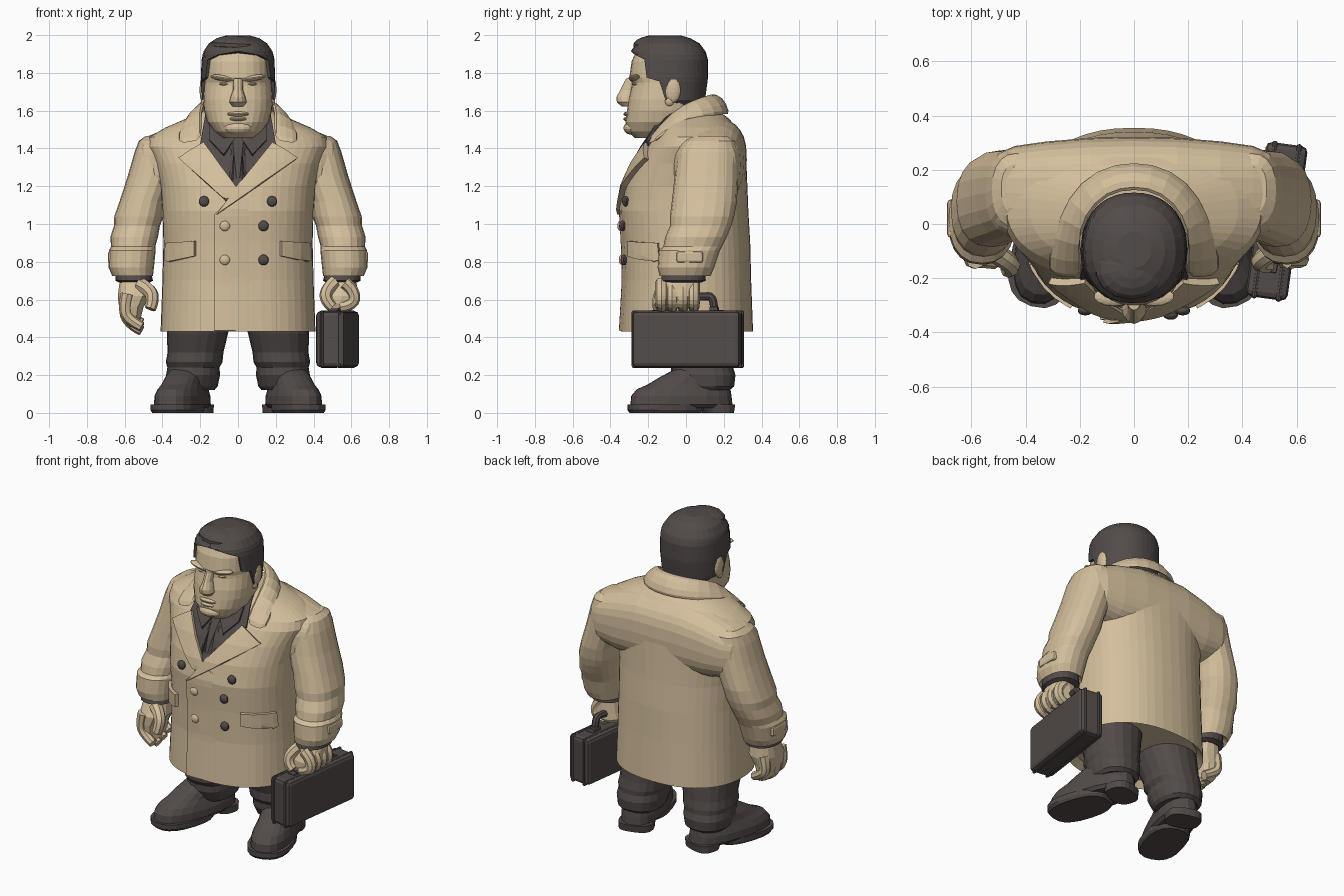
import bpy, bmesh, math
from mathutils import Matrix, Vector

if "Cube" in bpy.data.objects:
    bpy.data.objects.remove(bpy.data.objects["Cube"], do_unlink=True)


def material(name, rgb):
    m = bpy.data.materials.new(name)
    m.use_nodes = True
    m.diffuse_color = (*rgb, 1)
    m.node_tree.nodes["Principled BSDF"].inputs["Base Color"].default_value = (*rgb, 1)
    return m


TAN = material("warm tan", (0.66, 0.52, 0.335))
DARK = material("dark umber grey", (0.085, 0.07, 0.066))


def finish(name, bm, mat, thick=0, bevel=0):
    bmesh.ops.recalc_face_normals(bm, faces=bm.faces[:])
    me = bpy.data.meshes.new(name)
    bm.to_mesh(me)
    bm.free()
    me.materials.append(mat)
    ob = bpy.data.objects.new(name, me)
    bpy.context.collection.objects.link(ob)
    if thick:
        mod = ob.modifiers.new("thickness", "SOLIDIFY")
        mod.thickness, mod.offset = thick, 0
    if bevel:
        mod = ob.modifiers.new("soft edges", "BEVEL")
        mod.width, mod.segments = bevel, 2
    return ob


def oval(z, cx, rx, yf, yb, e, a):
    """Point on a rounded section; the angle a starts at the front."""
    s, c = math.sin(a), math.cos(a)
    return Vector((cx + rx * math.copysign(abs(s) ** (2 / e), s),
                   (yf + yb) / 2 - (yb - yf) / 2 * math.copysign(abs(c) ** (2 / e), c), z))


def loft(name, secs, mat, e=2.3, n=20, s=1, place=Matrix()):
    """Stack of sections (z, centre x, half width, front y, back y)."""
    bm = bmesh.new()
    rings = []
    for sec in secs:
        pts = [place @ oval(*sec, e, 2 * math.pi * i / n) for i in range(n)]
        rings.append([bm.verts.new((s * p.x, p.y, p.z)) for p in pts])
    for a, b in zip(rings, rings[1:]):
        for i in range(n):
            bm.faces.new((a[i], a[(i + 1) % n], b[(i + 1) % n], b[i]))
    bm.faces.new(rings[0])
    bm.faces.new(rings[-1])
    return finish(name, bm, mat)


def sheet(name, rows, mat, thick, cap=False):
    bm = bmesh.new()
    vs = [[bm.verts.new(p) for p in row] for row in rows]
    for a, b in zip(vs, vs[1:]):
        for i in range(len(a) - 1):
            bm.faces.new((a[i], a[i + 1], b[i + 1], b[i]))
    if cap:
        bm.faces.new(vs[-1])
    return finish(name, bm, mat, thick)


def blob(name, loc, size, mat, tilt=0):
    bm = bmesh.new()
    bmesh.ops.create_uvsphere(bm, u_segments=14, v_segments=9, radius=1)
    bm.transform(Matrix.Translation(loc) @ Matrix.Rotation(tilt, 4, "Y") @ Matrix.Diagonal((*size, 1)))
    return finish(name, bm, mat)


def box(name, loc, size, mat, bevel=0.01, turn=0):
    bm = bmesh.new()
    bmesh.ops.create_cube(bm, size=1)
    bm.transform(Matrix.Translation(loc) @ Matrix.Rotation(turn, 4, "Z") @ Matrix.Diagonal((*size, 1)))
    return finish(name, bm, mat, bevel=bevel)


def tube(name, pts, r, mat, tip=0.75):
    """Rounded tube through a few points, tapering to the tip."""
    cu = bpy.data.curves.new(name, "CURVE")
    cu.dimensions, cu.bevel_depth, cu.bevel_resolution = "3D", r, 2
    cu.use_fill_caps, cu.resolution_u = True, 4
    sp = cu.splines.new("NURBS")
    sp.points.add(len(pts) - 1)
    sp.use_endpoint_u, sp.order_u = True, 3
    for i, p in enumerate(pts):
        sp.points[i].co = (*p, 1)
        sp.points[i].radius = 1 + (tip - 1) * i / (len(pts) - 1)
    tmp = bpy.data.objects.new(name + "_path", cu)
    bpy.context.collection.objects.link(tmp)
    me = bpy.data.meshes.new_from_object(tmp.evaluated_get(bpy.context.evaluated_depsgraph_get()))
    bpy.data.objects.remove(tmp)
    me.name = name
    me.materials.clear()
    me.materials.append(mat)
    for p in me.polygons:
        p.use_smooth = False
    bpy.context.collection.objects.link(bpy.data.objects.new(name, me))


# Coat body
TORSO = [(.43, 0, .41, -.345, .355), (.7, 0, .40, -.33, .345), (.9, 0, .395, -.335, .34),
         (1.07, 0, .40, -.345, .33), (1.2, 0, .41, -.32, .325), (1.32, 0, .44, -.27, .32),
         (1.41, 0, .48, -.215, .31), (1.46, 0, .47, -.18, .295), (1.51, 0, .385, -.155, .27),
         (1.56, 0, .27, -.13, .225), (1.6, 0, .18, -.11, .17)]
E = 2.3
loft("coat_body", [(.47, 0, .37, -.31, .32)] + TORSO, TAN, E, 48)

# Broad shoulder yoke running from sleeve to sleeve
half = [(.0, -1.34, .225, -.1, .322), (.16, -1.34, .222, -.1, .318), (.32, -1.325, .2, -.09, .305),
        (.44, -1.315, .165, -.06, .288), (.5, -1.32, .135, -.03, .262), (.53, -1.33, .08, .02, .22)]
loft("coat_shoulders", [(-h[0], *h[1:]) for h in half[:0:-1]] + half, TAN, 2.7, 28,
     place=Matrix.Rotation(math.pi / 2, 4, "Y"))


def chest(x, z):
    """Front surface of the coat at x, z."""
    z = min(max(z, TORSO[0][0]), TORSO[-1][0])
    a, b = next((a, b) for a, b in zip(TORSO, TORSO[1:]) if z <= b[0])
    t = (z - a[0]) / (b[0] - a[0])
    _, _, rx, yf, yb = [p + (q - p) * t for p, q in zip(a, b)]
    u = min(abs(x) / rx, 0.98)
    return (yf + yb) / 2 - (yb - yf) / 2 * (1 - u ** E) ** (1 / E)


def patch(name, outline, mat, off=0.0, thick=0.03, slope=0, s=1):
    """Cloth piece given as an x, z outline and laid over the chest."""
    bm = bmesh.new()
    bm.faces.new([bm.verts.new((s * x, 0, z)) for x, z in outline])
    bmesh.ops.triangulate(bm, faces=bm.faces[:])
    for i in range(-10, 42):
        for axis in ((1, 0, 0), (0, 0, 1)):
            bmesh.ops.bisect_plane(bm, geom=bm.verts[:] + bm.edges[:] + bm.faces[:],
                                   plane_co=Vector(axis) * i * 0.04, plane_no=axis)
    for v in bm.verts:
        v.co.y = chest(v.co.x, v.co.z) - off - slope * v.co.x
    return finish(name, bm, mat, thick)


# Shirt, tie, lapels, front overlap and pockets
loft("shirt_neck", [(1.4, 0, .16, -.16, .1), (1.57, 0, .155, -.17, .1), (1.6, 0, .13, -.15, .08)], DARK)
patch("shirt_front", [(-.17, 1.585), (.17, 1.585), (.2, 1.42), (0, 1.16), (-.2, 1.42)], DARK, .004, .012)
patch("tie", [(-.03, 1.45), (.03, 1.45), (.02, 1.4), (.035, 1.2), (0, 1.16), (-.035, 1.2), (-.02, 1.4)],
      DARK, .012, .02)
patch("front_overlap", [(-.125, .435), (.12, .435), (.12, 1.1), (-.02, 1.16), (-.125, 1.05)],
      TAN, .001, .01, -.1)
for s, side in ((1, "left"), (-1, "right")):
    patch(side + "_shirt_collar", [(.01, 1.46), (.15, 1.56), (.15, 1.44), (.075, 1.36)], DARK, .012, .026, s=s)
    low = [(-.11, 1.05), (-.01, 1.19)] if s > 0 else [(.06, 1.12), (.0, 1.18)]
    patch(side + "_lapel", [(.18, 1.425), (.235, 1.395), (.31, 1.345)] + low, TAN, .012, .034, s=s)
    patch(side + "_pocket_flap", [(.225, .91), (.37, .90), (.375, .81), (.36, .80), (.225, .83)],
          TAN, .004, .036, s=s)

# Turned-down collar running around the neck
top = [(0, .13, 1.68), (.1, .11, 1.675), (.175, .03, 1.65), (.2, -.07, 1.595), (.18, -.2, 1.44)]
fold = [(0, .195, 1.67), (.12, .165, 1.665), (.21, .07, 1.635), (.245, -.06, 1.575), (.25, -.205, 1.43)]
hem = [(0, .232, 1.58), (.14, .205, 1.58), (.25, .1, 1.565), (.3, -.045, 1.535), (.335, -.19, 1.415)]
collar = sheet("coat_collar", [[(-x, y, z) for x, y, z in r[:0:-1]] + r for r in (top, fold, hem)], TAN, .03)
collar.modifiers.new("rounding", "SUBSURF").levels = 1

# Buttons
for i, (x, z, m) in enumerate([(-.18, 1.12, DARK), (.18, 1.12, DARK), (-.07, .99, TAN),
                               (.135, .99, DARK), (-.07, .81, TAN), (.135, .81, DARK)]):
    blob(f"button_{i + 1}", (x, chest(x, z) - .008, z), (.028, .018, .028), m)

# Sleeves, cuffs, trousers and shoes
for s, side in ((1, "left"), (-1, "right")):
    loft(side + "_sleeve", [(1.465, .44, .05, .04, .22), (1.44, .435, .09, -.01, .26), (1.38, .43, .118, -.045, .275),
         (1.25, .46, .125, -.06, .275), (1.12, .505, .122, -.075, .27), (1.04, .525, .13, -.085, .255),
         (.99, .535, .122, -.085, .24), (.93, .55, .126, -.11, .215), (.88, .555, .117, -.12, .19),
         (.86, .56, .124, -.145, .18), (.77, .565, .12, -.15, .15), (.725, .558, .108, -.14, .13),
         (.75, .558, .09, -.12, .1)], TAN, s=s)
    box(side + "_cuff_strap", (s * .672, .02, .825), (.035, .14, .06), TAN, .012)
    loft(side + "_shirt_cuff", [(.76, .555, .09, -.12, .1), (.70, .55, .1, -.135, .105),
                                (.69, .55, .08, -.11, .08)], DARK, s=s)
    loft(side + "_trouser_leg", [(.6, .19, .18, -.18, .21), (.42, .215, .162, -.14, .23), (.32, .225, .148, -.1, .24),
         (.27, .232, .15, -.1, .25), (.24, .236, .138, -.08, .25), (.2, .238, .143, -.08, .262),
         (.14, .24, .132, -.05, .255), (.12, .24, .115, -.03, .23)], DARK, s=s)
    foot = Matrix.Translation((.29, -.01, 0)) @ Matrix.Rotation(math.radians(17), 4, "Z")
    loft(side + "_shoe_sole", [(0, 0, .12, -.295, .09), (.015, 0, .13, -.307, .1), (.045, 0, .13, -.307, .1)],
         DARK, 2.5, s=s, place=foot)
    loft(side + "_shoe_heel", [(0, 0, .104, .11, .265), (.045, 0, .106, .09, .272)], DARK, 2.8, s=s, place=foot)
    loft(side + "_shoe_upper", [(.025, 0, .105, -.27, .25), (.045, 0, .122, -.295, .265), (.09, 0, .12, -.29, .26),
         (.125, 0, .108, -.26, .255), (.15, 0, .1, -.2, .25), (.19, 0, .095, -.13, .245),
         (.23, 0, .08, -.05, .22)], DARK, 2.4, s=s, place=foot)

# Hands: the right hangs open, the left grips the case
PALM = [(.73, .55, .065, -.1, .07), (.68, .552, .078, -.12, .07), (.62, .55, .088, -.15, .075)]
loft("right_palm", PALM + [(.56, .565, .066, -.15, .06), (.49, .565, .048, -.14, .05),
                           (.455, .545, .035, -.13, .03)], TAN, 2.6, 14, -1)
loft("left_palm", PALM + [(.58, .54, .088, -.15, .075), (.555, .535, .07, -.14, .06)], TAN, 2.6, 14)
for i in range(4):
    y, drop = -.13 + .057 * i, (.02, 0, .015, .04)[i]
    tube(f"right_finger_{i + 1}", [(-.585, y, .63), (-.605, y, .55), (-.575, y, .47 + drop),
                                   (-.51, y - .01, .435 + drop)], .036, TAN)
    tube(f"left_finger_{i + 1}", [(.565, y, .69), (.615, y, .65), (.615, y, .57), (.54, y, .56)], .034, TAN, .9)
tube("right_thumb", [(-.52, -.1, .68), (-.46, -.14, .65), (-.45, -.16, .59), (-.465, -.17, .55)], .04, TAN)
tube("left_thumb", [(.51, -.1, .69), (.465, -.13, .65), (.465, -.15, .59), (.5, -.15, .56)], .038, TAN)

# Case with rim bands, latches and handle
TURN = math.radians(-7.8)
CASE = Matrix.Translation((.527, .01, 0)) @ Matrix.Rotation(TURN, 4, "Z")
box("case_body", CASE @ Vector((0, 0, .39)), (.155, .575, .297), DARK, .022, TURN)
for x in (-.045, .045):
    box("case_rim", CASE @ Vector((x, 0, .39)), (.02, .588, .305), DARK, .01, TURN)
for y in (-.17, .17):
    box("case_latch", CASE @ Vector((0, y, .535)), (.05, .04, .02), DARK, .005, TURN)
for y in (-.12, .14):
    box("handle_mount", CASE @ Vector((0, y, .548)), (.05, .045, .03), DARK, .006, TURN)
tube("case_handle", [CASE @ Vector((0, y, z)) for y, z in
                     ((-.12, .54), (-.12, .62), (-.06, .615), (.08, .615), (.14, .62), (.14, .54))], .022, DARK, 1)

# Head
loft("head", [(1.455, 0, .08, -.27, -.08), (1.49, 0, .125, -.31, .02), (1.54, 0, .162, -.32, .05),
     (1.6, 0, .18, -.312, .065), (1.66, 0, .184, -.305, .075), (1.73, 0, .18, -.288, .085),
     (1.75, 0, .178, -.288, .09), (1.775, 0, .176, -.3, .09), (1.86, 0, .174, -.288, .09),
     (1.92, 0, .155, -.262, .07), (1.96, 0, .1, -.22, .02)], TAN, 2.25, 28)
loft("nose", [(1.622, 0, .03, -.34, -.26), (1.645, 0, .046, -.366, -.26), (1.67, 0, .04, -.369, -.26),
     (1.71, 0, .027, -.348, -.26), (1.77, 0, .024, -.318, -.25)], TAN, 2, 12)
blob("upper_lip", (0, -.303, 1.582), (.06, .028, .014), TAN)
blob("lower_lip", (0, -.306, 1.556), (.05, .026, .012), TAN)
blob("chin", (0, -.285, 1.508), (.075, .046, .036), TAN)
for s, side in ((1, "left"), (-1, "right")):
    blob(side + "_brow", (s * .075, -.268, 1.772), (.075, .036, .016), TAN, s * -.15)
    blob(side + "_eye", (s * .07, -.262, 1.742), (.03, .022, .01), TAN)
    blob(side + "_ear", (s * .184, -.07, 1.71), (.02, .042, .068), TAN)
    blob(side + "_ear_lobe", (s * .18, -.088, 1.65), (.016, .024, .026), TAN)

# Hair: a shell open at the face, the opening given in degrees per height
HAIR = [(1.635, .165, -.28, .08, 112), (1.66, .182, -.285, .092, 87), (1.755, .188, -.3, .105, 80),
        (1.775, .188, -.3, .107, 60), (1.87, .184, -.295, .107, 55), (1.895, .18, -.29, .1, 32),
        (1.91, .174, -.285, .095, 0), (1.95, .148, -.255, .065, 0), (1.975, .11, -.21, .02, 0), (1.99, .06, -.16, -.03, 0)]
rows = []
for z, rx, yf, yb, gap in HAIR:
    g = math.radians(gap)
    rows.append([oval(z, 0, rx, yf, yb, 2.2, g + (2 * math.pi - 2 * g) * i / 28) for i in range(29)])
sheet("hair", rows, DARK, .018, cap=True)
blob("hair_quiff", (-.01, -.165, 1.945), (.135, .115, .054), DARK, .05)
